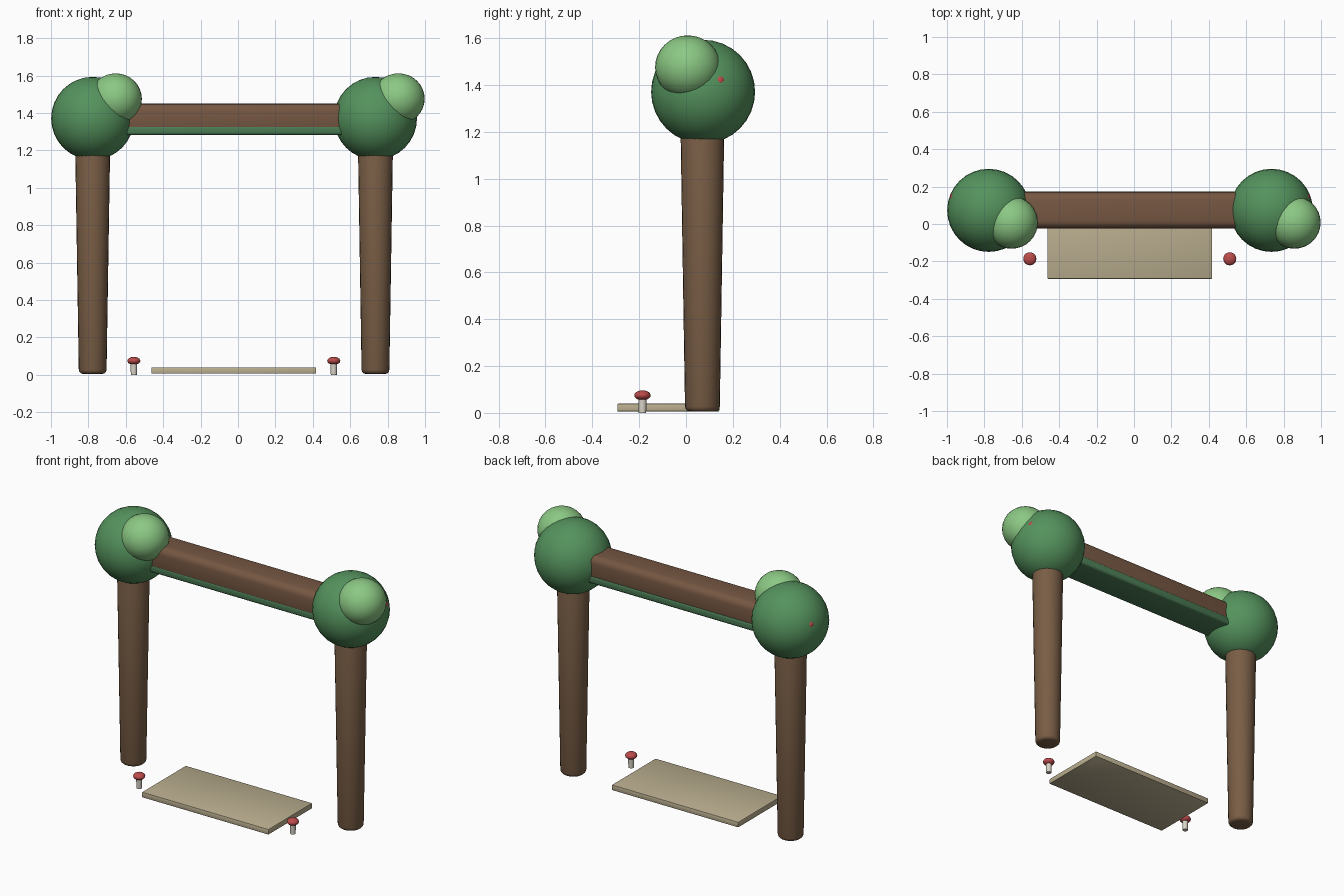
import bpy
from math import pi

if "Cube" in bpy.data.objects:
    bpy.data.objects.remove(bpy.data.objects["Cube"])


def material(name, r, g, b):
    m = bpy.data.materials.new(name)
    m.diffuse_color = (r, g, b, 1)
    m.use_nodes = True
    m.node_tree.nodes["Principled BSDF"].inputs["Base Color"].default_value = m.diffuse_color
    return m


BARK = material("bark", 0.19, 0.11, 0.06)
BEAM = material("beam_wood", 0.18, 0.095, 0.055)
LEAF = material("leaf", 0.09, 0.29, 0.11)
MOSS = material("moss", 0.07, 0.2, 0.09)
LIGHT = material("light_leaf", 0.26, 0.58, 0.23)
SAND = material("sandstone", 0.5, 0.43, 0.28)
RED = material("red", 0.5, 0.07, 0.07)
STEM = material("stem", 0.7, 0.66, 0.58)


def finish(name, mat, bevel=0, segments=3):
    o = bpy.context.object
    o.name = name
    o.data.materials.append(mat)
    bpy.ops.object.transform_apply(location=False, rotation=True, scale=True)
    if bevel:
        mod = o.modifiers.new("bevel", "BEVEL")
        mod.width, mod.segments = bevel, segments
        mod.limit_method = "ANGLE"
        bpy.ops.object.modifier_apply(modifier=mod.name)
    bpy.ops.object.shade_smooth_by_angle(angle=pi / 5)
    return o


def box(name, lo, hi, mat, bevel, segments=3):
    mid = [(a + b) / 2 for a, b in zip(lo, hi)]
    bpy.ops.mesh.primitive_cube_add(size=1, location=mid)
    bpy.context.object.scale = [b - a for a, b in zip(lo, hi)]
    return finish(name, mat, bevel, segments)


def ball(name, loc, r, mat, squash=1, seg=32):
    bpy.ops.mesh.primitive_uv_sphere_add(segments=seg, ring_count=seg // 2, radius=r, location=loc)
    bpy.context.object.scale.z = squash
    return finish(name, mat)


def post(name, x, y, z0, z1, r0, r1, mat, bevel=0, sides=24):
    bpy.ops.mesh.primitive_cone_add(vertices=sides, radius1=r0, radius2=r1, depth=z1 - z0,
                                    location=(x, y, (z0 + z1) / 2))
    return finish(name, mat, bevel)


# Two trees: tapered trunk, crown, lighter leaf tuft and a mostly buried berry
for side, x, out in (("left", -0.777, -1), ("right", 0.735, 1)):
    post(side + "_trunk", x, 0.07, 0.005, 1.25, 0.074, 0.094, BARK, 0.022)
    ball(side + "_crown", (x, 0.073, 1.371), 0.222, LEAF)
    ball(side + "_leaf_tuft", (x + 0.123, 0.008, 1.476), 0.14, LIGHT, 0.97)
    ball(side + "_berry", (x + out * 0.182, 0.142, 1.418), 0.025, RED, seg=16)

# Crossbeam with a moss strip underneath
box("crossbeam", (-0.72, -0.023, 1.29), (0.68, 0.17, 1.45), BEAM, 0.04, 4)
box("moss_strip", (-0.7, -0.024, 1.282), (0.66, 0.174, 1.334), MOSS, 0.015)

# Stepping slab between the trunks
box("ground_slab", (-0.463, -0.293, 0.006), (0.417, 0.142, 0.04), SAND, 0.004, 2)

# Mushrooms either side of the slab
for side, x in (("left", -0.557), ("right", 0.512)):
    post(side + "_mushroom_stem", x, -0.186, 0.0, 0.07, 0.016, 0.018, STEM, sides=16)
    ball(side + "_mushroom_cap", (x, -0.186, 0.075), 0.035, RED, 0.6, 20)
